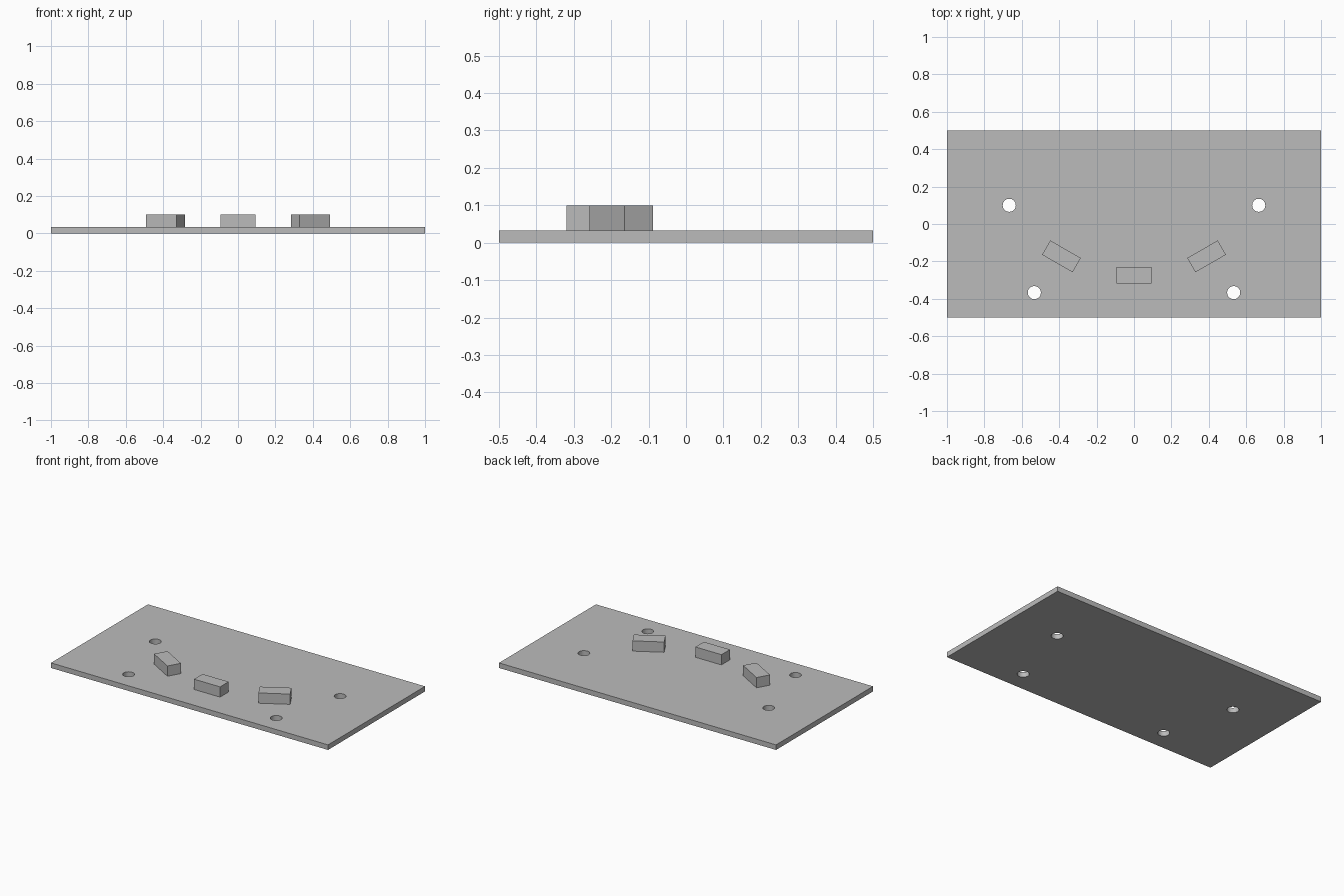
import bpy
from math import radians

if "Cube" in bpy.data.objects:
    bpy.data.objects.remove(bpy.data.objects["Cube"])

GREY = (0.5, 0.5, 0.5, 1)
grey = bpy.data.materials.new("plain grey")
grey.use_nodes = True
grey.diffuse_color = GREY
grey.node_tree.nodes["Principled BSDF"].inputs["Base Color"].default_value = GREY

PLATE_TOP = 0.033
BLOCK_TOP = 0.1


def box(name, x, y, size_x, size_y, bottom, top, turn=0):
    bpy.ops.mesh.primitive_cube_add(size=1, location=(x, y, (bottom + top) / 2),
                                    rotation=(0, 0, radians(turn)))
    obj = bpy.context.object
    obj.name = name
    obj.scale = (size_x, size_y, top - bottom)
    bpy.ops.object.transform_apply(location=False, rotation=False, scale=True)
    obj.data.materials.append(grey)
    return obj


# Base plate
plate = box("base_plate", 0, 0, 2, 1, 0, PLATE_TOP)

# Four round through holes, mirrored left and right
for row, x, y in (("back", 0.667, 0.1), ("front", 0.533, -0.367)):
    for side, sign in (("left", 1), ("right", -1)):
        bpy.ops.mesh.primitive_cylinder_add(vertices=32, radius=0.035, depth=0.2,
                                            location=(sign * x, y, 0))
        cutter = bpy.context.object
        cutter.name = f"{row}_{side}_hole_cutter"
        cutter.data.materials.append(grey)
        cut = plate.modifiers.new(f"{row}_{side}_hole", "BOOLEAN")
        cut.operation = "DIFFERENCE"
        cut.solver = "EXACT"
        cut.object = cutter
        cutter.hide_render = True
        cutter.hide_set(True)

# Arc of three raised blocks
box("centre_block", 0, -0.275, 0.188, 0.088, PLATE_TOP, BLOCK_TOP)
for side, sign in (("left", 1), ("right", -1)):
    box(f"{side}_block", sign * 0.388, -0.173, 0.188, 0.088,
        PLATE_TOP, BLOCK_TOP, sign * 30)
